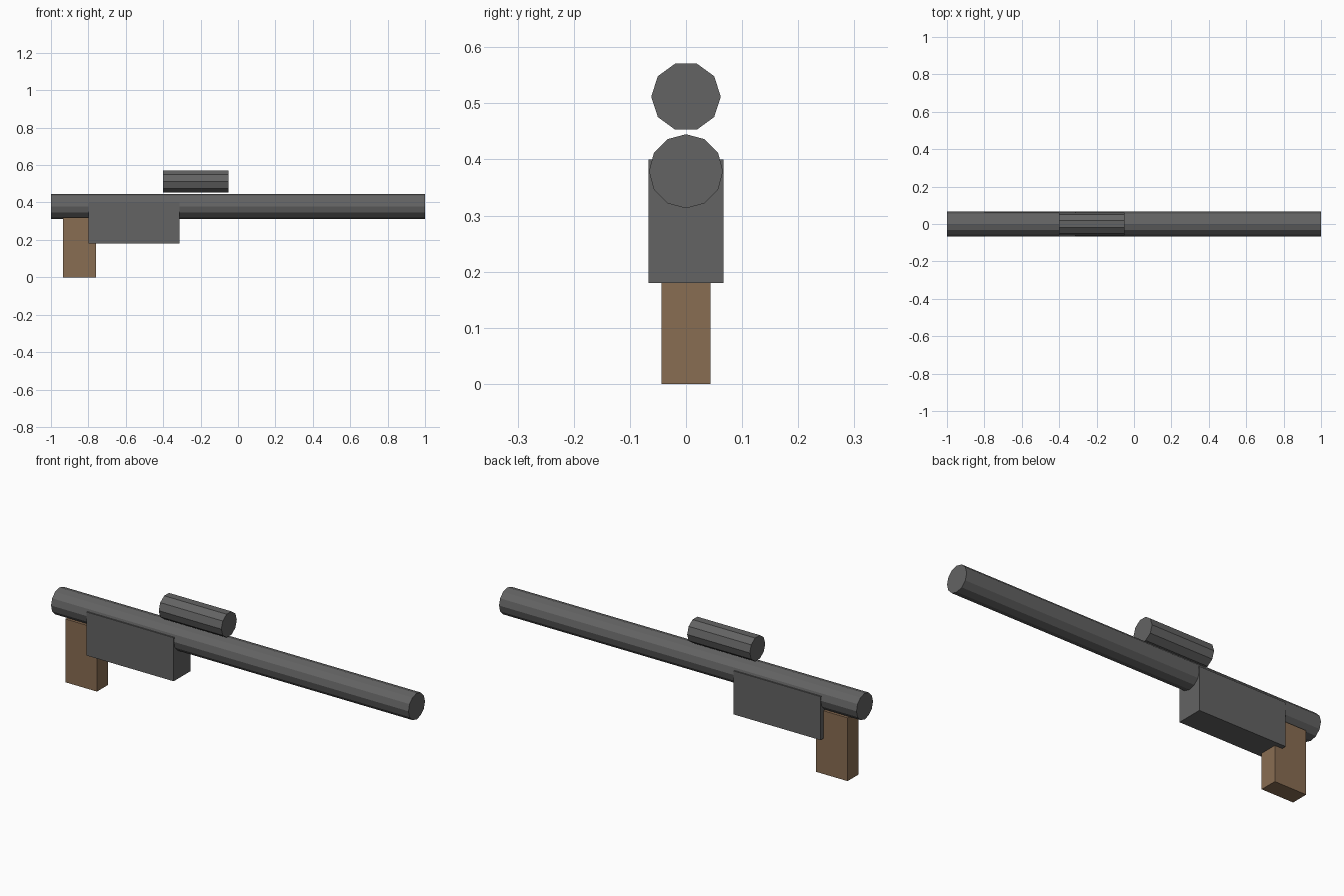
import bpy, bmesh, math
from mathutils import Matrix

if "Cube" in bpy.data.objects:
    bpy.data.objects.remove(bpy.data.objects["Cube"])


def material(name, rgb):
    m = bpy.data.materials.new(name)
    m.diffuse_color = (*rgb, 1.0)
    m.use_nodes = True
    m.node_tree.nodes["Principled BSDF"].inputs["Base Color"].default_value = m.diffuse_color
    return m


GREY = material("dark_grey", (0.125, 0.125, 0.125))
BROWN = material("wood_brown", (0.25, 0.153, 0.085))


def finish(name, bm, mat):
    bmesh.ops.recalc_face_normals(bm, faces=bm.faces)
    mesh = bpy.data.meshes.new(name)
    bm.to_mesh(mesh)
    bm.free()
    mesh.materials.append(mat)
    obj = bpy.data.objects.new(name, mesh)
    bpy.context.collection.objects.link(obj)
    return obj


def box(name, x0, x1, half_y, z0, z1, mat):
    bm = bmesh.new()
    place = Matrix.Translation(((x0 + x1) / 2, 0, (z0 + z1) / 2))
    size = Matrix.Diagonal((x1 - x0, 2 * half_y, z1 - z0, 1))
    bmesh.ops.create_cube(bm, size=1, matrix=place @ size)
    return finish(name, bm, mat)


def tube(name, x0, x1, z, radius, sides, first_angle, mat):
    """Solid prism along x; first_angle is measured from +y towards +z."""
    bm = bmesh.new()
    ring = []
    for i in range(sides):
        a = first_angle + 2 * math.pi * i / sides
        ring.append(bm.verts.new((x0, radius * math.cos(a), z + radius * math.sin(a))))
    cap = bm.faces.new(ring)
    ext = bmesh.ops.extrude_face_region(bm, geom=[cap], use_keep_orig=True)
    verts = [v for v in ext["geom"] if isinstance(v, bmesh.types.BMVert)]
    bmesh.ops.translate(bm, verts=verts, vec=(x1 - x0, 0, 0))
    return finish(name, bm, mat)


# Long twelve-sided barrel
tube("barrel", -1.0, 1.0, 0.379, 0.066, 12, math.pi / 2, GREY)
# Ten-sided sight floating just above the barrel
tube("scope", -0.40, -0.05, 0.512, 0.062, 10, 0.0, GREY)
# Body block around the lower part of the barrel
box("receiver", -0.80, -0.313, 0.067, 0.18, 0.40, GREY)
# Wooden handle under the rear end
box("grip", -0.935, -0.758, 0.044, 0.0, 0.32, BROWN)
